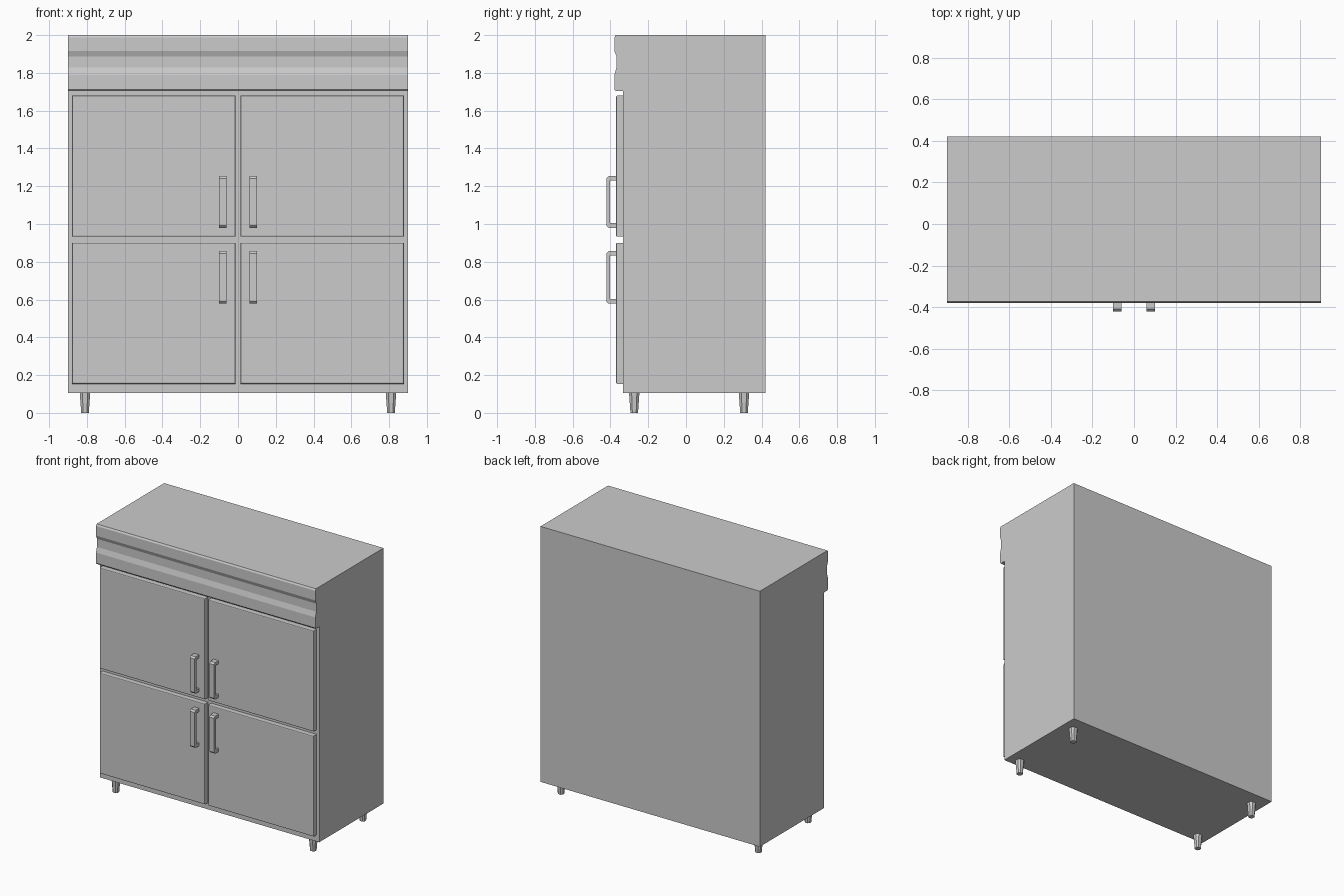
import bpy, bmesh
from mathutils import Matrix, Vector

if "Cube" in bpy.data.objects:
    bpy.data.objects.remove(bpy.data.objects["Cube"])


def finish(name, bm):
    bmesh.ops.recalc_face_normals(bm, faces=bm.faces)
    mesh = bpy.data.meshes.new(name)
    bm.to_mesh(mesh)
    bm.free()
    obj = bpy.data.objects.new(name, mesh)
    bpy.context.collection.objects.link(obj)
    return obj


def extrude_profile(name, profile, x0, x1):
    """Extrude a closed (y, z) side profile from x0 to x1."""
    bm = bmesh.new()
    face = bm.faces.new([bm.verts.new((x0, y, z)) for y, z in profile])
    new = bmesh.ops.extrude_face_region(bm, geom=[face])["geom"]
    bmesh.ops.translate(bm, vec=(x1 - x0, 0, 0),
                        verts=[v for v in new if isinstance(v, bmesh.types.BMVert)])
    return finish(name, bm)


def door(name, x0, x1, z0, z1, y0=-0.37, y1=-0.333, bevel=0.006):
    """Slab with its front rim and corners chamfered."""
    bm = bmesh.new()
    size = Vector((x1 - x0, y1 - y0, z1 - z0))
    centre = Vector(((x0 + x1) / 2, (y0 + y1) / 2, (z0 + z1) / 2))
    bmesh.ops.create_cube(bm, size=1, matrix=Matrix.Translation(centre)
                          @ Matrix.Diagonal((*size, 1)))
    rim = [e for e in bm.edges if all(v.co.y < centre.y for v in e.verts)]
    bmesh.ops.bevel(bm, geom=rim, offset=bevel, segments=2, profile=0.5,
                    affect='EDGES')
    return finish(name, bm)


def leg(name, x, y, top=0.0275, bottom=0.02, height=0.105):
    """Tapered foot with chamfered corners."""
    bm = bmesh.new()
    rings = []
    for r, z in ((bottom, 0), (top, height)):
        c = r * 0.5
        pts = [(r, -c), (r, c), (c, r), (-c, r), (-r, c), (-r, -c), (-c, -r), (c, -r)]
        rings.append([bm.verts.new((x + px, y + py, z)) for px, py in pts])
    low, high = rings
    for i in range(8):
        j = (i + 1) % 8
        bm.faces.new((low[i], low[j], high[j], high[i]))
    bm.faces.new(low)
    bm.faces.new(high)
    return finish(name, bm)


# Cabinet body with the moulded header along its top front
extrude_profile("cabinet_body", [
    (0.42, 0.105), (0.42, 2.0),
    (-0.372, 2.0), (-0.379, 1.988), (-0.379, 1.916), (-0.368, 1.888),
    (-0.368, 1.828), (-0.379, 1.79), (-0.379, 1.712), (-0.373, 1.704),
    (-0.333, 1.704), (-0.333, 0.105)], -0.9, 0.9)

# Doors and handles: two rows, mirrored left and right
rows = {"upper": (0.933, 1.68, 0.98, 1.253), "lower": (0.154, 0.9, 0.578, 0.856)}
for row, (z0, z1, h0, h1) in rows.items():
    c, t = 0.012, 0.024
    y_out, y_in, y_door = -0.422, -0.402, -0.368
    grip = [(y_door, h0), (y_out + c, h0), (y_out, h0 + c), (y_out, h1 - c),
            (y_out + c, h1), (y_door, h1), (y_door, h1 - t), (y_in, h1 - t),
            (y_in, h0 + t), (y_door, h0 + t)]
    for side, s in (("left", -1), ("right", 1)):
        xa, xb = sorted((s * 0.0135, s * 0.878))
        door(f"{row}_{side}_door", xa, xb, z0, z1)
        xa, xb = sorted((s * 0.06, s * 0.1))
        extrude_profile(f"{row}_{side}_handle", grip, xa, xb)

# Four legs
for side, x in (("left", -0.81), ("right", 0.81)):
    for end, y in (("front", -0.274), ("back", 0.307)):
        leg(f"{end}_{side}_leg", x, y)
